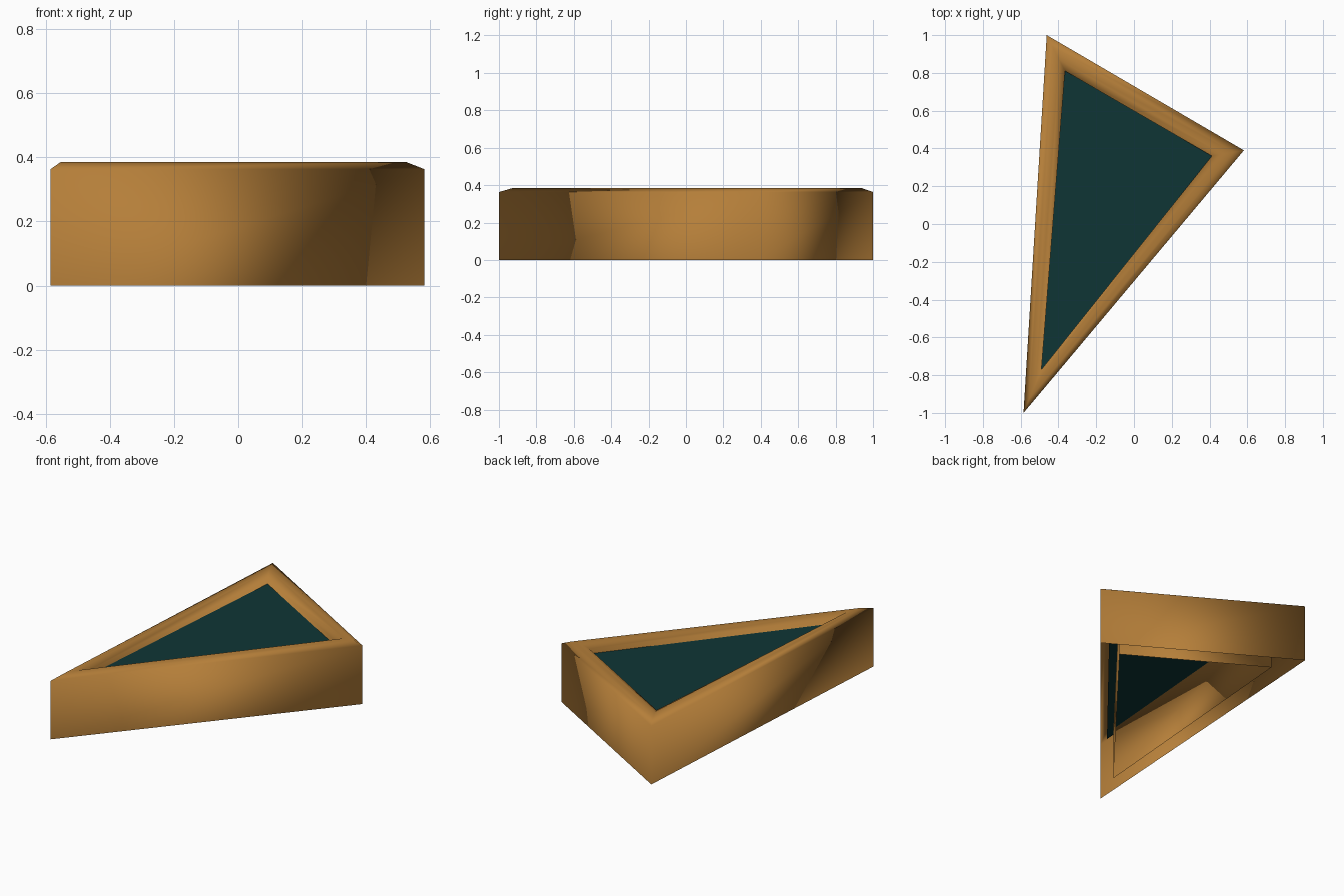
import bpy
from mathutils import Vector

if "Cube" in bpy.data.objects:
    bpy.data.objects.remove(bpy.data.objects["Cube"])

# Triangle corners, counter-clockwise: outer wall and inner opening
OUTER = [Vector(p) for p in ((-0.585, -1.0), (0.582, 0.39), (-0.462, 1.0))]
INNER = [Vector(p) for p in ((-0.49, -0.77), (0.412, 0.36), (-0.365, 0.81))]


def triangle(t, z):
    """Triangle between the outer (t=0) and inner (t=1) outline at height z."""
    return [(*o.lerp(i, t), z) for o, i in zip(OUTER, INNER)]


def material(name, colour):
    mat = bpy.data.materials.new(name)
    mat.diffuse_color = (*colour, 1)
    mat.use_nodes = True
    mat.node_tree.nodes["Principled BSDF"].inputs["Base Color"].default_value = mat.diffuse_color
    return mat


def build(name, verts, faces, mat, smooth):
    mesh = bpy.data.meshes.new(name)
    mesh.from_pydata(verts, [], faces)
    mesh.materials.append(mat)
    for poly in mesh.polygons:
        poly.use_smooth = smooth
    mesh.update()
    obj = bpy.data.objects.new(name, mesh)
    bpy.context.collection.objects.link(obj)
    return obj


wood = material("warm_brown", (0.46, 0.21, 0.041))
teal = material("dark_teal", (0.0045, 0.036, 0.036))

# Frame: hollow rim with bevelled top edges, open underneath
profile = [(0, 0), (0, 0.363), (0.33, 0.385), (0.67, 0.385), (1, 0.363), (1, 0)]
verts = [v for t, z in profile for v in triangle(t, z)]
faces = []
for r in range(len(profile) - 1):
    for k in range(3):
        n = (k + 1) % 3
        faces.append((3 * r + k, 3 * r + n, 3 * r + 3 + n, 3 * r + 3 + k))
build("triangular_frame", verts, faces, wood, True)

# Panel: thin sheet set just below the rim, its edges tucked inside the frame
build("inset_panel", triangle(0.5, 0.332), [(0, 1, 2)], teal, False)
